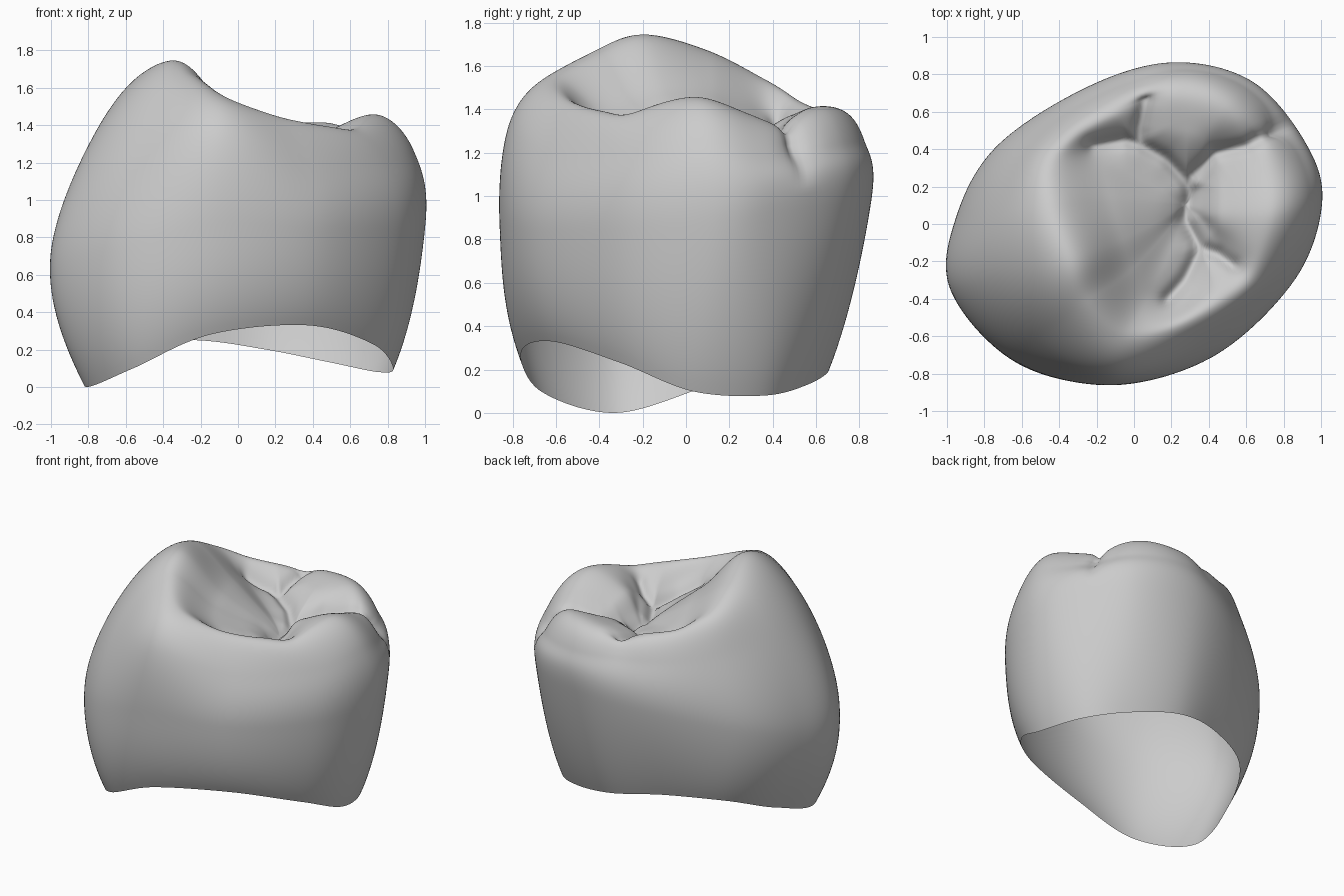
import bpy
import bmesh
import math
from mathutils import Vector
from mathutils.geometry import intersect_point_line

COLUMNS = 216      # points around the crown
STEPS = 16         # rows between two neighbouring guide rings

cube = bpy.data.objects.get("Cube")
if cube:
    bpy.data.objects.remove(cube, do_unlink=True)


def ring(*points):
    """Closed guide ring, counter-clockwise from the +x side."""
    return [Vector(p) for p in points]


# Guide rings, from the open lower margin up and over into the chewing surface
margin = ring((.83, .03, .1), (.75, .36, .08), (.5, .56, .13), (.15, .66, .2),
              (-.22, .57, .25), (-.6, .37, .23), (-.77, .06, .11), (-.81, -.33, 0),
              (-.56, -.67, .1), (-.15, -.76, .28), (.37, -.62, .33), (.72, -.3, .23))
bulge = ring((1, .1, .87), (.92, .42, .93), (.63, .75, .97), (.2, .855, .98),
             (-.25, .73, .92), (-.73, .42, .8), (-.95, .04, .7), (-.98, -.35, .68),
             (-.64, -.73, .75), (-.13, -.86, .87), (.42, -.71, .85), (.85, -.31, .85))
shoulder = ring((.94, .09, 1.26), (.85, .42, 1.2), (.59, .73, 1.24), (.22, .82, 1.26),
                (-.22, .67, 1.26), (-.58, .41, 1.3), (-.74, .05, 1.36), (-.73, -.29, 1.37),
                (-.53, -.6, 1.33), (-.1, -.81, 1.35), (.39, -.64, 1.2), (.79, -.28, 1.2))
crest = ring((.75, .05, 1.455), (.7, .37, 1.36), (.5, .64, 1.405), (.22, .71, 1.4),
             (-.13, .59, 1.41), (-.43, .38, 1.53), (-.46, .1, 1.67), (-.36, -.2, 1.745),
             (-.27, -.42, 1.67), (-.05, -.61, 1.54), (.28, -.53, 1.43), (.6, -.3, 1.385))
basin = ring((.47, .05, 1.36), (.46, .3, 1.3), (.38, .46, 1.37), (.2, .5, 1.37),
             (-.01, .43, 1.33), (-.16, .34, 1.37), (-.12, .12, 1.46), (-.06, -.08, 1.47),
             (-.01, -.24, 1.43), (.09, -.36, 1.37), (.31, -.32, 1.3), (.45, -.12, 1.31))
pit = Vector((.27, .1, 1.23))

# Fissures of the chewing surface, seen in plan
fissures = [
    [(-.22, .42), (-.05, .45), (.03, .43), (.17, .35), (.28, .23), (.3, .18), (.27, .02),
     (.36, -.13), (.45, -.16), (.53, -.22)],
    [(.28, .23), (.43, .38), (.6, .42), (.7, .48), (.86, .56)],
    [(.03, .43), (.03, .52), (.06, .66)],
    [(.36, -.13), (.27, -.3), (.18, -.4)],
]


def spline(a, b, c, d, t):
    """Catmull-Rom point between b and c."""
    return (b + (c - a) * (t / 2)
            + (a * 2 - b * 5 + c * 4 - d) * (t * t / 2)
            + (b * 3 - a - c * 3 + d) * (t ** 3 / 2))


def around(points, fraction):
    """Point on a closed guide ring."""
    n = len(points)
    i, t = divmod(fraction * n, 1)
    return spline(*(points[(int(i) + k) % n] for k in (-1, 0, 1, 2)), t)


def fissure_distance(p):
    flat = Vector((p.x, p.y, 0))
    best = 1.0
    for path in fissures:
        for start, end in zip(path, path[1:]):
            a, b = Vector((*start, 0)), Vector((*end, 0))
            _, t = intersect_point_line(flat, a, b)
            best = min(best, (flat - a.lerp(b, max(0, min(1, t)))).length)
    return best


def carve(p, level):
    """Press the fissures down into the top and sideways into the wall."""
    depth = max(0, min(1, level - 1.2))
    if depth:
        d = fissure_distance(p)
        depth *= .04 * math.exp(-(d / .035) ** 2) + .04 * math.exp(-(d / .09) ** 2)
        down = max(0, min(1, level - 2))
        inward = Vector((pit.x - p.x, pit.y - p.y, 0)).normalized()
        p += (inward * (1 - down) + Vector((0, 0, -down))) * depth
    return p


def column(fraction):
    """One strip of points from the margin up to, but not including, the pit."""
    keys = [around(r, fraction) for r in (margin, bulge, shoulder, crest, basin)]
    opposite = around(basin, (fraction + .5) % 1)
    below = keys[0] * 2 - keys[1]
    below.xy *= .5
    keys = [below] + keys + [pit, opposite]
    points = []
    for s in range(5):
        for j in range(STEPS):
            t = j / STEPS
            points.append(carve(spline(*keys[s:s + 4], t), s + t))
    return points


# Crown shell: open at the bottom, one continuous surface
bm = bmesh.new()
strips = [[bm.verts.new(p) for p in column(i / COLUMNS)] for i in range(COLUMNS)]
tip = bm.verts.new(carve(pit.copy(), 5))
for i, strip in enumerate(strips):
    following = strips[(i + 1) % COLUMNS]
    for j in range(len(strip) - 1):
        bm.faces.new((strip[j], following[j], following[j + 1], strip[j + 1]))
    bm.faces.new((strip[-1], following[-1], tip))
for face in bm.faces:
    face.smooth = True

mesh = bpy.data.meshes.new("tooth_crown")
bm.to_mesh(mesh)
bm.free()
crown = bpy.data.objects.new("tooth_crown", mesh)
bpy.context.collection.objects.link(crown)

# Plain grey material
grey = bpy.data.materials.new("plain grey")
grey.use_nodes = True
colour = (.6, .6, .6, 1)
grey.diffuse_color = colour
grey.node_tree.nodes["Principled BSDF"].inputs["Base Color"].default_value = colour
mesh.materials.append(grey)
